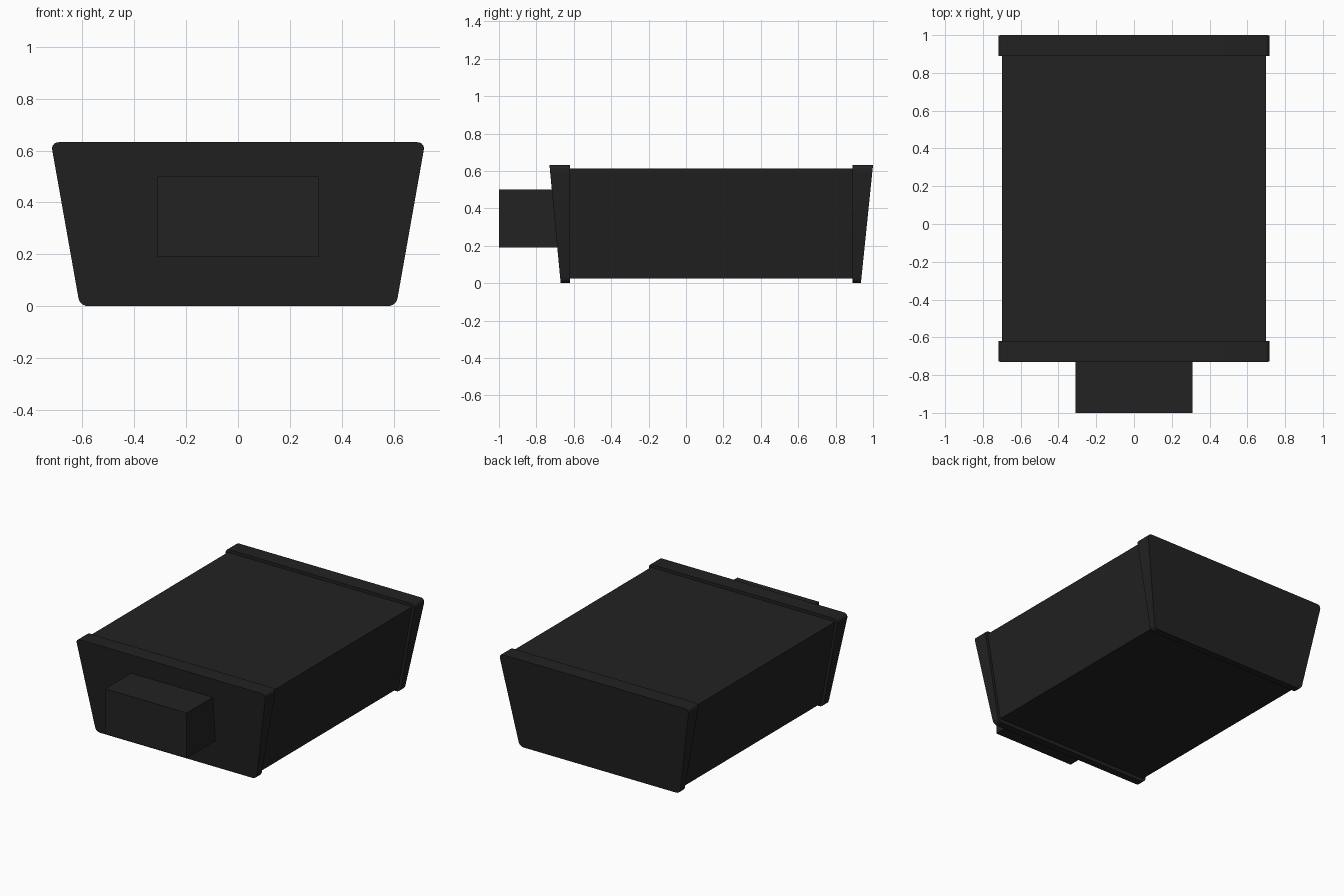
import bpy
import bmesh

cube = bpy.data.objects.get("Cube")
if cube:
    bpy.data.objects.remove(cube, do_unlink=True)

black = bpy.data.materials.new("matte_black")
black.use_nodes = True
colour = (0.016, 0.016, 0.016, 1)
black.diffuse_color = colour
black.node_tree.nodes["Principled BSDF"].inputs["Base Color"].default_value = colour


def prism(name, bottom, top, z0, z1, inner, outer, lean=0.0, radius=0.0):
    """Trapezoid extruded along y; the outer end leans out with height."""
    bm = bmesh.new()
    corners = [(-bottom, z0), (bottom, z0), (top, z1), (-top, z1)]
    bm.faces.new([bm.verts.new((x, inner, z)) for x, z in corners])
    if radius:
        bmesh.ops.bevel(bm, geom=bm.verts[:], offset=radius, segments=5,
                        profile=0.5, affect='VERTICES')
    end = bmesh.ops.extrude_face_region(bm, geom=bm.faces[:])
    for v in end["geom"]:
        if isinstance(v, bmesh.types.BMVert):
            v.co.y = outer + lean * (v.co.z - z0) / (z1 - z0)
    bmesh.ops.recalc_face_normals(bm, faces=bm.faces[:])
    mesh = bpy.data.meshes.new(name)
    bm.to_mesh(mesh)
    bm.free()
    mesh.materials.append(black)
    obj = bpy.data.objects.new(name, mesh)
    bpy.context.collection.objects.link(obj)
    return obj


# Main tapered housing
prism("housing", 0.595, 0.70, 0.025, 0.612, -0.64, 0.91)

# Rounded end caps with outward-leaning faces
caps = [
    prism("front_cap", 0.61, 0.722, 0, 0.632, -0.62, -0.67, -0.06, 0.03),
    prism("rear_cap", 0.61, 0.722, 0, 0.632, 0.89, 0.935, 0.065, 0.03),
]
bpy.ops.object.select_all(action='DESELECT')
for cap in caps:
    cap.select_set(True)
bpy.context.view_layer.objects.active = caps[0]
bpy.ops.object.shade_smooth_by_angle()

# Rectangular block on the front
prism("front_block", 0.31, 0.31, 0.19, 0.50, -0.65, -1.0)
